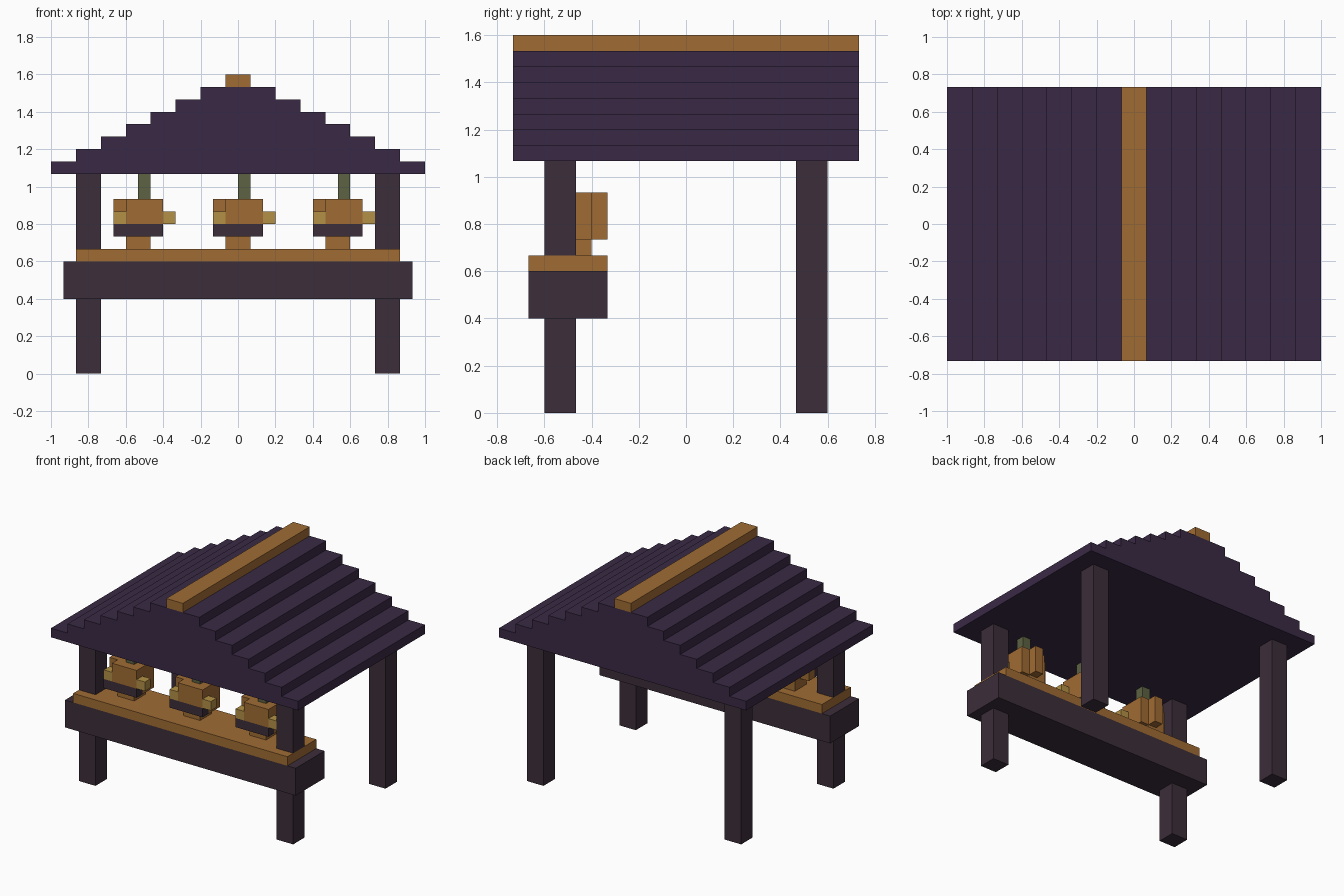
import bpy, bmesh

if "Cube" in bpy.data.objects:
    bpy.data.objects.remove(bpy.data.objects["Cube"])

U = 1 / 15  # block size of the model


def material(name, rgb):
    m = bpy.data.materials.new(name)
    m.diffuse_color = (*rgb, 1)
    m.use_nodes = True
    m.node_tree.nodes["Principled BSDF"].inputs["Base Color"].default_value = m.diffuse_color
    return m


WOOD = material("dark_wood", (0.045, 0.027, 0.042))
ROOF = material("purple_roof", (0.042, 0.023, 0.06))
ORANGE = material("orange", (0.352, 0.15, 0.034))
YELLOW = material("yellow", (0.456, 0.283, 0.061))
GREEN = material("green", (0.107, 0.122, 0.054))


def finish(name, bm, mat):
    bmesh.ops.recalc_face_normals(bm, faces=bm.faces)
    me = bpy.data.meshes.new(name)
    bm.to_mesh(me)
    bm.free()
    me.materials.append(mat)
    ob = bpy.data.objects.new(name, me)
    bpy.context.collection.objects.link(ob)
    return ob


def boxes(name, mat, *spans):
    """One object from boxes given as (x0, x1, y0, y1, z0, z1) in blocks."""
    bm = bmesh.new()
    for x0, x1, y0, y1, z0, z1 in spans:
        for v in bmesh.ops.create_cube(bm, size=1)["verts"]:
            v.co.x = (x1 if v.co.x > 0 else x0) * U
            v.co.y = (y1 if v.co.y > 0 else y0) * U
            v.co.z = (z1 if v.co.z > 0 else z0) * U
    return finish(name, bm, mat)


# Posts: front pair is interrupted by the counter
for side, x in (("left", -13), ("right", 11)):
    boxes(f"front_post_{side}", WOOD, (x, x + 2, -9, -7, 0, 6), (x, x + 2, -9, -7, 10, 16))
    boxes(f"back_post_{side}", WOOD, (x, x + 2, 7, 9, 0, 16))

# Counter
boxes("counter_beam", WOOD, (-14, 14, -10, -5, 6, 9))
boxes("counter_top", ORANGE, (-13, 13, -10, -5, 9, 10))

# Stepped roof: half profile mirrored, then extruded front to back
right = []
for i in range(7):
    half = 15 - 2 * i
    right += [(half, 16 + i), (half, 17 + i)]
profile = right + [(-x, z) for x, z in reversed(right)]
bm = bmesh.new()
face = bm.faces.new([bm.verts.new((x * U, -11 * U, z * U)) for x, z in profile])
ext = bmesh.ops.extrude_face_region(bm, geom=[face])["geom"]
bmesh.ops.translate(bm, vec=(0, 22 * U, 0),
                    verts=[g for g in ext if isinstance(g, bmesh.types.BMVert)])
finish("stepped_roof", bm, ROOF)
boxes("roof_ridge", ORANGE, (-1, 1, -11, 11, 23, 24))

# Hanging pumpkin lanterns on the counter
for n, c in enumerate((-8, 0, 8), 1):
    boxes(f"lantern_{n}_foot", ORANGE, (c - 1, c + 1, -8, -6, 10, 11))
    boxes(f"lantern_{n}_body", ORANGE,
          (c - 1, c + 2, -8, -6, 11, 14),    # core
          (c - 1, c + 2, -9, -8, 12, 14),    # front
          (c - 2, c - 1, -8, -7, 11, 14),    # left bulge
          (c, c + 1, -6, -5, 11, 14))        # back bulge
    boxes(f"lantern_{n}_mouth", WOOD, (c - 2, c + 2, -9, -8, 11, 12))
    boxes(f"lantern_{n}_eyes", YELLOW,
          (c - 2, c - 1, -9, -8, 12, 13), (c + 2, c + 3, -9, -8, 12, 13))
    boxes(f"lantern_{n}_stem", GREEN, (c, c + 1, -8, -7, 14, 16))
